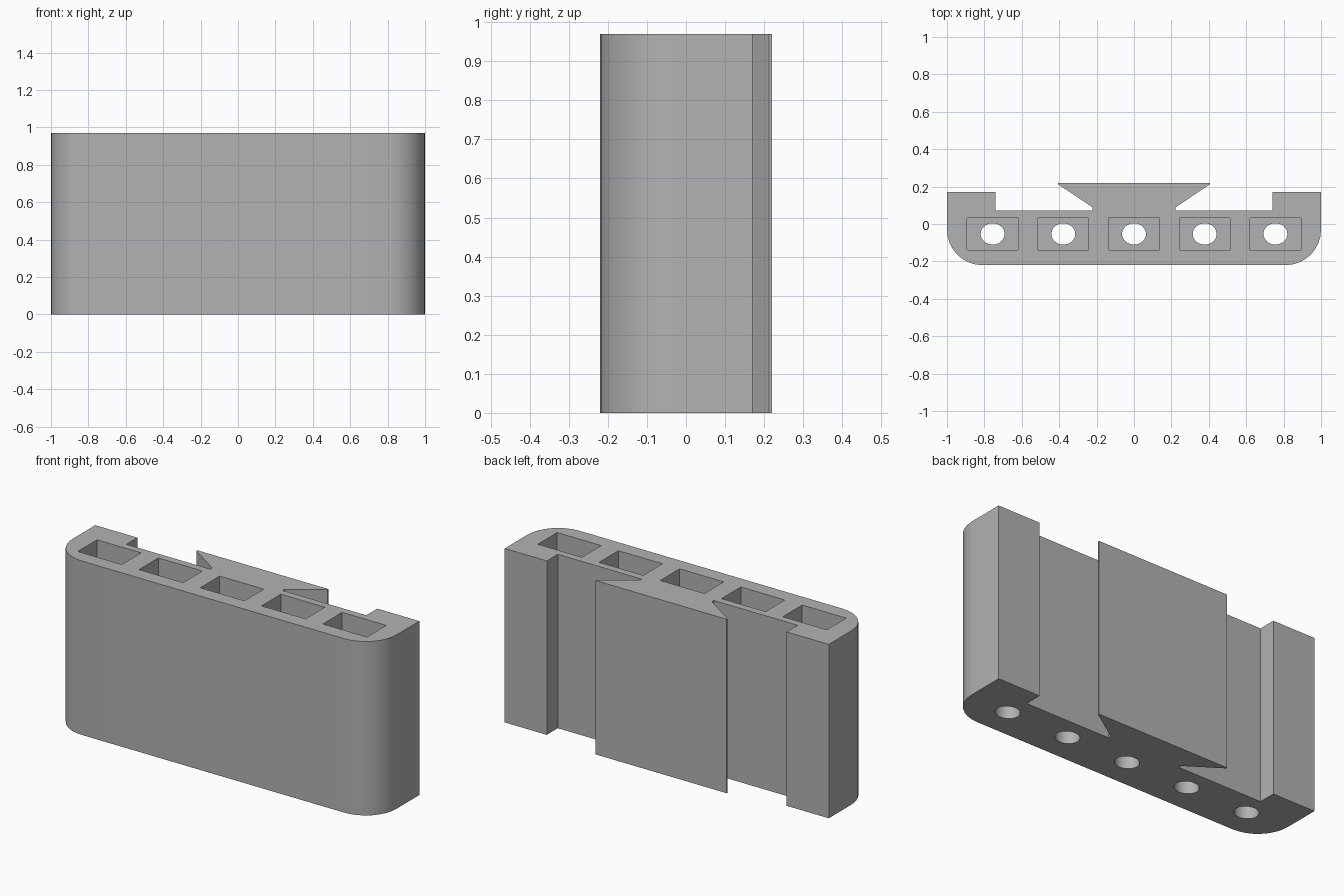
import bpy, bmesh, math

if "Cube" in bpy.data.objects:
    bpy.data.objects.remove(bpy.data.objects["Cube"])

HEIGHT = 0.97
FLOOR = 0.12          # thickness left under the pockets
POCKET_Y = -0.053
PITCH = 0.378

grey = bpy.data.materials.new("plain_grey")
grey.use_nodes = True
colour = (0.45, 0.45, 0.45, 1)
grey.diffuse_color = colour
grey.node_tree.nodes["Principled BSDF"].inputs["Base Color"].default_value = colour


def prism(name, outline, z0, z1):
    """Extrude a closed outline from z0 to z1."""
    bm = bmesh.new()
    base = bm.faces.new([bm.verts.new((x, y, z0)) for x, y in outline])
    top = bmesh.ops.extrude_face_region(bm, geom=[base])["geom"]
    verts = [g for g in top if isinstance(g, bmesh.types.BMVert)]
    bmesh.ops.translate(bm, verts=verts, vec=(0, 0, z1 - z0))
    bmesh.ops.recalc_face_normals(bm, faces=bm.faces)
    mesh = bpy.data.meshes.new(name)
    bm.to_mesh(mesh)
    bm.free()
    mesh.materials.append(grey)
    obj = bpy.data.objects.new(name, mesh)
    bpy.context.collection.objects.link(obj)
    return obj


def arc(cx, cy, rx, ry, start, end, steps):
    angles = [math.radians(start + (end - start) * i / steps) for i in range(steps + 1)]
    return [(cx + rx * math.cos(a), cy + ry * math.sin(a)) for a in angles]


# Half outline: rounded front corner, end post, rear channel, dovetail rail
half = arc(0.81, -0.03, 0.19, 0.19, -90, 0, 8)
half += [(1, 0.17), (0.74, 0.17), (0.74, 0.073), (0.223, 0.073),
         (0.223, 0.09), (0.405, 0.212), (0.405, 0.22)]
outline = half + [(-x, y) for x, y in reversed(half)]
body = prism("holder_body", outline, 0, HEIGHT)

# Cutters: a rectangular pocket from the top and a round hole through the floor
cutters = []
for i in range(-2, 3):
    x = i * PITCH
    box = [(x + sx * 0.136, POCKET_Y + sy * 0.085)
           for sx, sy in ((-1, -1), (1, -1), (1, 1), (-1, 1))]
    cutters.append(prism("pocket_cutter", box, FLOOR, HEIGHT + 0.1))
    ring = arc(x, POCKET_Y, 0.064, 0.057, 0, 360, 32)[:-1]
    cutters.append(prism("hole_cutter", ring, -0.1, FLOOR + 0.1))

for cutter in cutters:
    cutter.hide_render = True
    cut = body.modifiers.new("cut", "BOOLEAN")
    cut.operation = "DIFFERENCE"
    cut.solver = "EXACT"
    cut.object = cutter

# Bake the cuts and discard the cutters
bpy.context.view_layer.update()
graph = bpy.context.evaluated_depsgraph_get()
baked = bpy.data.meshes.new_from_object(body.evaluated_get(graph))
body.modifiers.clear()
body.data = baked
for cutter in cutters:
    bpy.data.objects.remove(cutter)

bpy.ops.object.select_all(action="DESELECT")
body.select_set(True)
bpy.context.view_layer.objects.active = body
bpy.ops.object.shade_smooth_by_angle(angle=math.radians(30))
